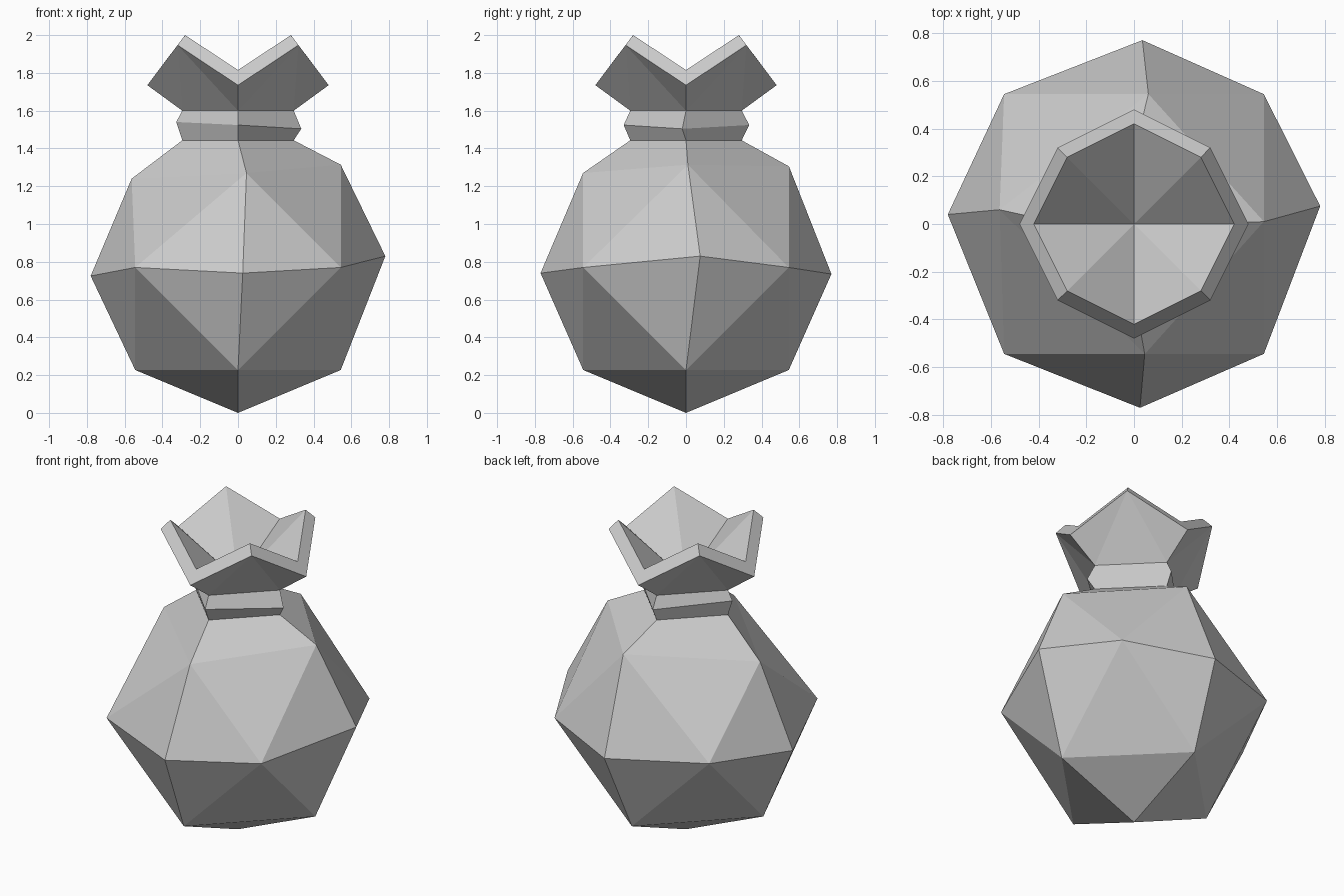
import bpy, bmesh

if "Cube" in bpy.data.objects:
    bpy.data.objects.remove(bpy.data.objects["Cube"])


def ring(r, z, diagonal=False):
    """Four points, on the axes (-x, -y, +x, +y) or on the diagonals following them."""
    if diagonal:
        return [(-r, -r, z), (r, -r, z), (r, r, z), (-r, r, z)]
    return [(-r, 0, z), (0, -r, z), (r, 0, z), (0, r, z)]


def build(name, rings, pattern):
    """Repeat a face pattern around four sides; entries are (ring key, step)."""
    bm = bmesh.new()
    v = {k: [bm.verts.new(p) for p in pts] for k, pts in rings.items()}
    for i in range(4):
        for face in pattern:
            bm.faces.new([v[k][(i + s) % len(v[k])] for k, s in face])
    bmesh.ops.recalc_face_normals(bm, faces=bm.faces)
    mesh = bpy.data.meshes.new(name)
    bm.to_mesh(mesh)
    bm.free()
    bpy.context.collection.objects.link(bpy.data.objects.new(name, mesh))


# Sack body: once-divided octahedron ball with a few dented points and an open neck
build("sack_body", {
    "base": [(0, 0, 0)],
    "low": ring(0.544, 0.227),
    "mid": [(-0.78, 0.04, 0.725), (0.025, -0.77, 0.74),
            (0.78, 0.075, 0.83), (0.035, 0.77, 0.735)],
    "diag": ring(0.544, 0.77, True),
    "high": [(-0.563, 0.06, 1.24), (0.045, -0.545, 1.27),
             (0.544, 0.01, 1.314), (0.06, 0.545, 1.305)],
    "neck": ring(0.295, 1.443),
}, [
    [("base", 0), ("low", 1), ("low", 0)],
    [("low", 0), ("low", 1), ("diag", 0)],
    [("low", 0), ("diag", 0), ("mid", 0)],
    [("low", 1), ("mid", 1), ("diag", 0)],
    [("mid", 0), ("diag", 0), ("high", 0)],
    [("mid", 1), ("high", 1), ("diag", 0)],
    [("diag", 0), ("high", 1), ("high", 0)],
    [("high", 0), ("high", 1), ("neck", 1), ("neck", 0)],
])

# Tie: slightly tilted bulging band round the neck
build("neck_tie", {
    "low": ring(0.295, 1.443),
    "bulge": [(-0.327, 0, 1.54), (0, -0.33, 1.524),
              (0.335, -0.02, 1.504), (0, 0.335, 1.524)],
    "top": ring(0.295, 1.6),
}, [
    [("low", 0), ("low", 1), ("bulge", 1), ("bulge", 0)],
    [("bulge", 0), ("bulge", 1), ("top", 1), ("top", 0)],
])

# Open mouth: four flared points with a thick rim and a hollow funnel inside
build("sack_mouth", {
    "neck": ring(0.295, 1.6),
    "dip": ring(0.48, 1.735),
    "tip": ring(0.32, 1.947, True),
    "dip_in": ring(0.42, 1.815),
    "tip_in": ring(0.28, 2.0, True),
    "pit": [(0, 0, 1.585)],
}, [
    [("neck", 0), ("neck", 1), ("tip", 0)],
    [("neck", 0), ("tip", 0), ("dip", 0)],
    [("neck", 1), ("dip", 1), ("tip", 0)],
    [("dip", 0), ("tip", 0), ("tip_in", 0), ("dip_in", 0)],
    [("tip", 0), ("dip", 1), ("dip_in", 1), ("tip_in", 0)],
    [("dip_in", 0), ("tip_in", 0), ("pit", 0)],
    [("tip_in", 0), ("dip_in", 1), ("pit", 0)],
])
